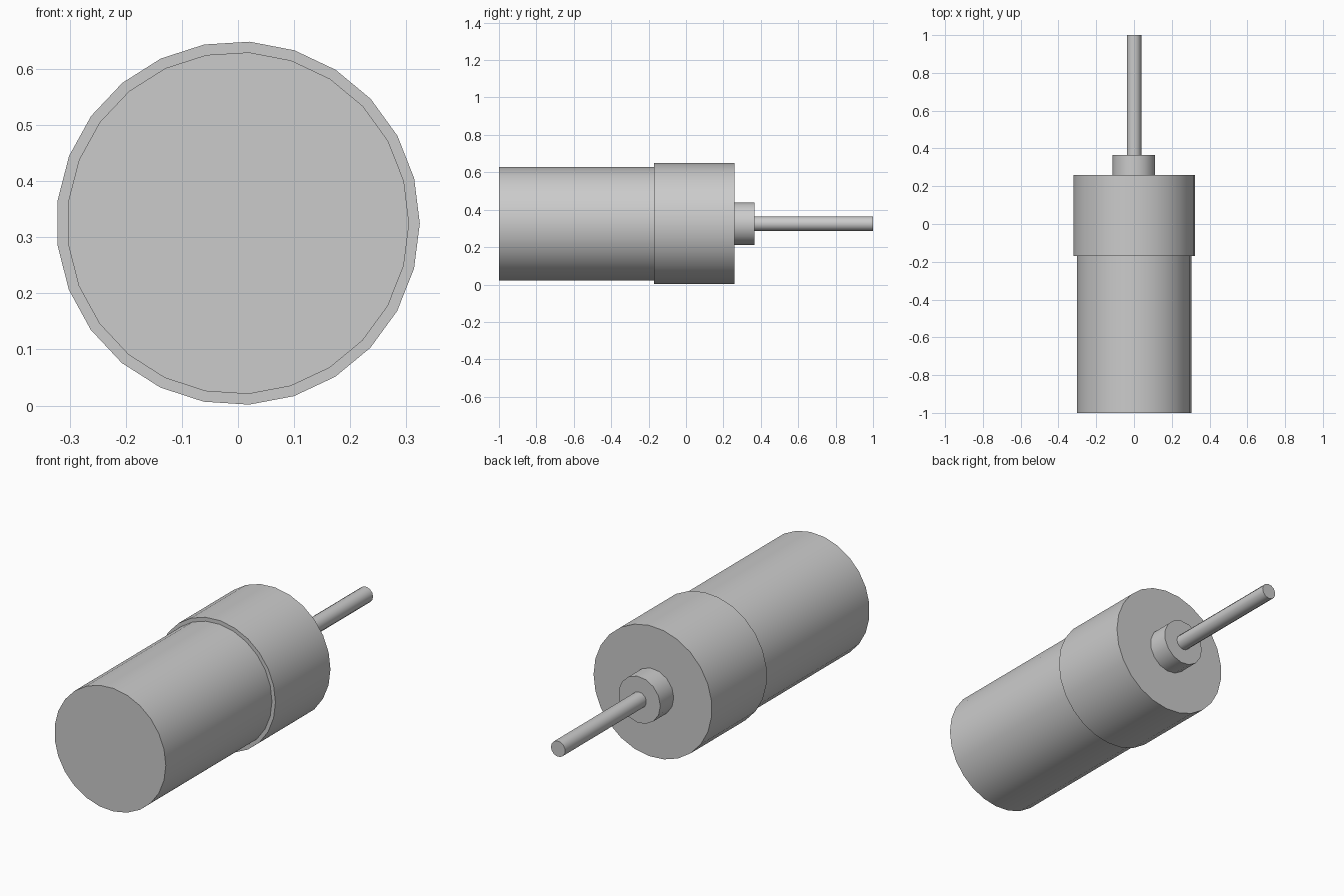
import bpy
import bmesh
from math import sin, cos, radians, tau

cube = bpy.data.objects.get("Cube")
if cube:
    bpy.data.objects.remove(cube, do_unlink=True)

AXIS_Z = 0.325

# Single grey for the whole model
grey = bpy.data.materials.new("plain grey")
grey.use_nodes = True
colour = (0.6, 0.6, 0.6, 1)
grey.diffuse_color = colour
grey.node_tree.nodes["Principled BSDF"].inputs["Base Color"].default_value = colour


def cylinder(name, radius, y_front, y_back, sides, turn):
    """Closed cylinder along y, first corner turned clockwise from the top."""
    bm = bmesh.new()
    ring = []
    for i in range(sides):
        a = radians(turn) + tau * i / sides
        ring.append(bm.verts.new((radius * sin(a), y_front, AXIS_Z + radius * cos(a))))
    cap = bm.faces.new(ring)
    extruded = bmesh.ops.extrude_face_region(bm, geom=[cap], use_keep_orig=True)["geom"]
    moved = [v for v in extruded if isinstance(v, bmesh.types.BMVert)]
    bmesh.ops.translate(bm, verts=moved, vec=(0, y_back - y_front, 0))
    bmesh.ops.recalc_face_normals(bm, faces=bm.faces)
    mesh = bpy.data.meshes.new(name)
    bm.to_mesh(mesh)
    bm.free()
    mesh.materials.append(grey)
    obj = bpy.data.objects.new(name, mesh)
    bpy.context.collection.objects.link(obj)
    bpy.ops.object.select_all(action="DESELECT")
    obj.select_set(True)
    bpy.context.view_layer.objects.active = obj
    bpy.ops.object.shade_smooth_by_angle(angle=radians(35))
    return obj


# Motor can, wider gearbox, bearing boss and output shaft
cylinder("motor_body", 0.305, -1, -0.17, 25, 3.7)
cylinder("gearbox_housing", 0.324, -0.17, 0.26, 25, 3.7)
cylinder("bearing_boss", 0.115, 0.26, 0.365, 15, 6)
cylinder("output_shaft", 0.039, 0.365, 1, 13, 7)
